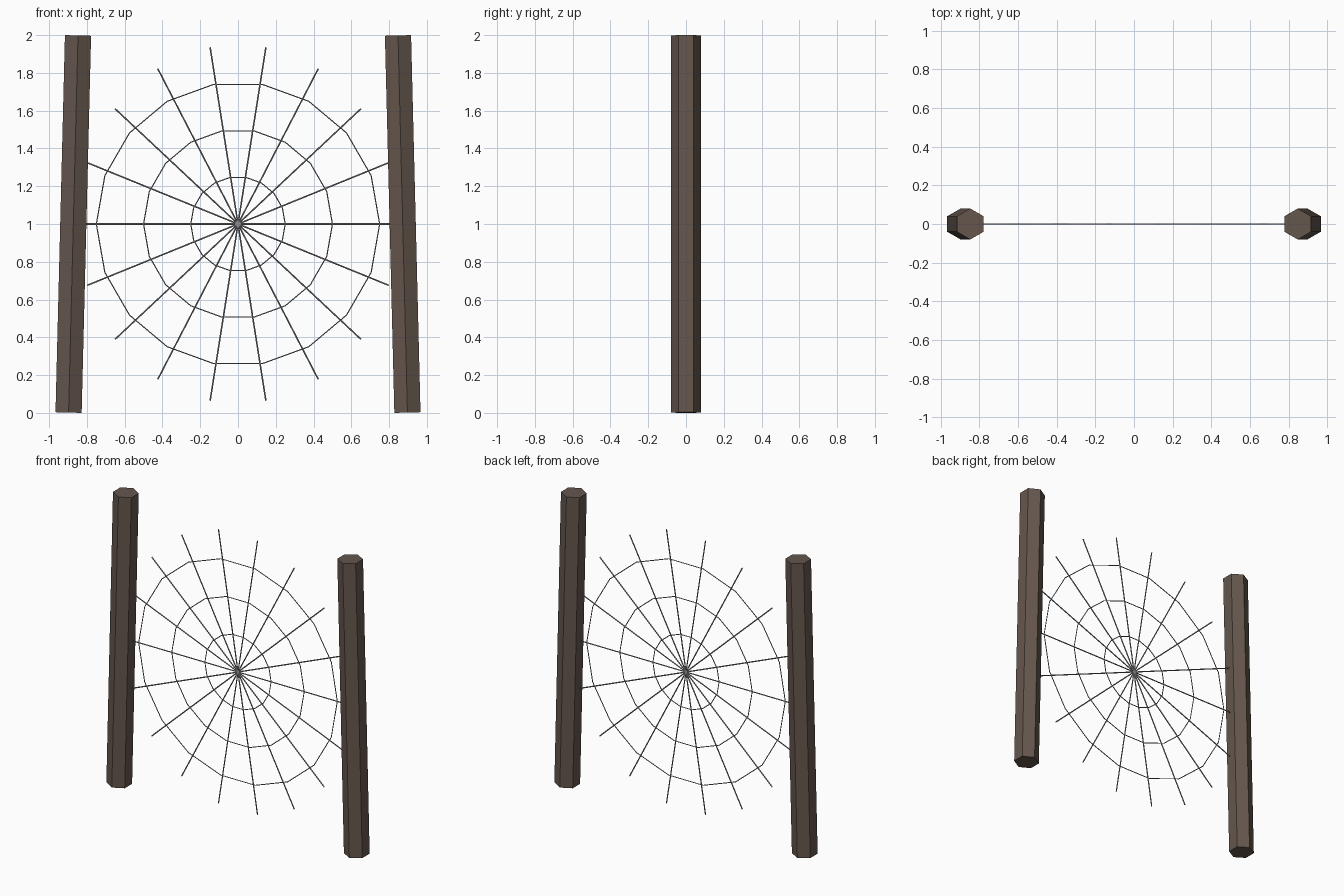
import bpy, math
from mathutils import Vector

if "Cube" in bpy.data.objects:
    bpy.data.objects.remove(bpy.data.objects["Cube"])

SPOKES = 18
HUB = Vector((0, 0, 1))

wood = bpy.data.materials.new("dark_wood")
wood.diffuse_color = (0.13, 0.095, 0.075, 1)
wood.use_nodes = True
wood.node_tree.nodes["Principled BSDF"].inputs["Base Color"].default_value = wood.diffuse_color
silk = bpy.data.materials.new("silk")
silk.diffuse_color = (0.3, 0.3, 0.31, 1)
silk.use_nodes = True
silk.node_tree.nodes["Principled BSDF"].inputs["Base Color"].default_value = silk.diffuse_color


def finish(name, mat):
    ob = bpy.context.object
    ob.name = name
    ob.data.materials.append(mat)
    return ob


def rod(name, a, b, radius, sides, mat):
    """Prism running from point a to point b."""
    d = b - a
    bpy.ops.mesh.primitive_cylinder_add(
        vertices=sides, radius=radius, depth=d.length, location=(a + b) / 2,
        rotation=d.to_track_quat('Z', 'Y').to_euler())
    return finish(name, mat)


# Two hexagonal posts leaning slightly inwards
for side, label in ((-1, "left"), (1, "right")):
    bpy.ops.mesh.primitive_cylinder_add(
        vertices=6, radius=0.08, depth=1.997, location=(side * 0.872, 0, 1),
        rotation=(0, -side * 0.025, 0))
    finish(label + "_post", wood)

# Radial threads, stretched to an ellipse
for i in range(SPOKES):
    t = math.tau * i / SPOKES
    tip = HUB + Vector((0.85 * math.cos(t), 0, 0.95 * math.sin(t)))
    rod(f"web_spoke_{i + 1}", HUB, tip, 0.004, 6, silk)

# Concentric ring threads
for i in range(3):
    bpy.ops.mesh.primitive_torus_add(
        major_segments=SPOKES, minor_segments=6, major_radius=0.25 * (i + 1),
        minor_radius=0.003, location=HUB, rotation=(math.pi / 2, 0, 0))
    finish(f"web_ring_{i + 1}", silk)
